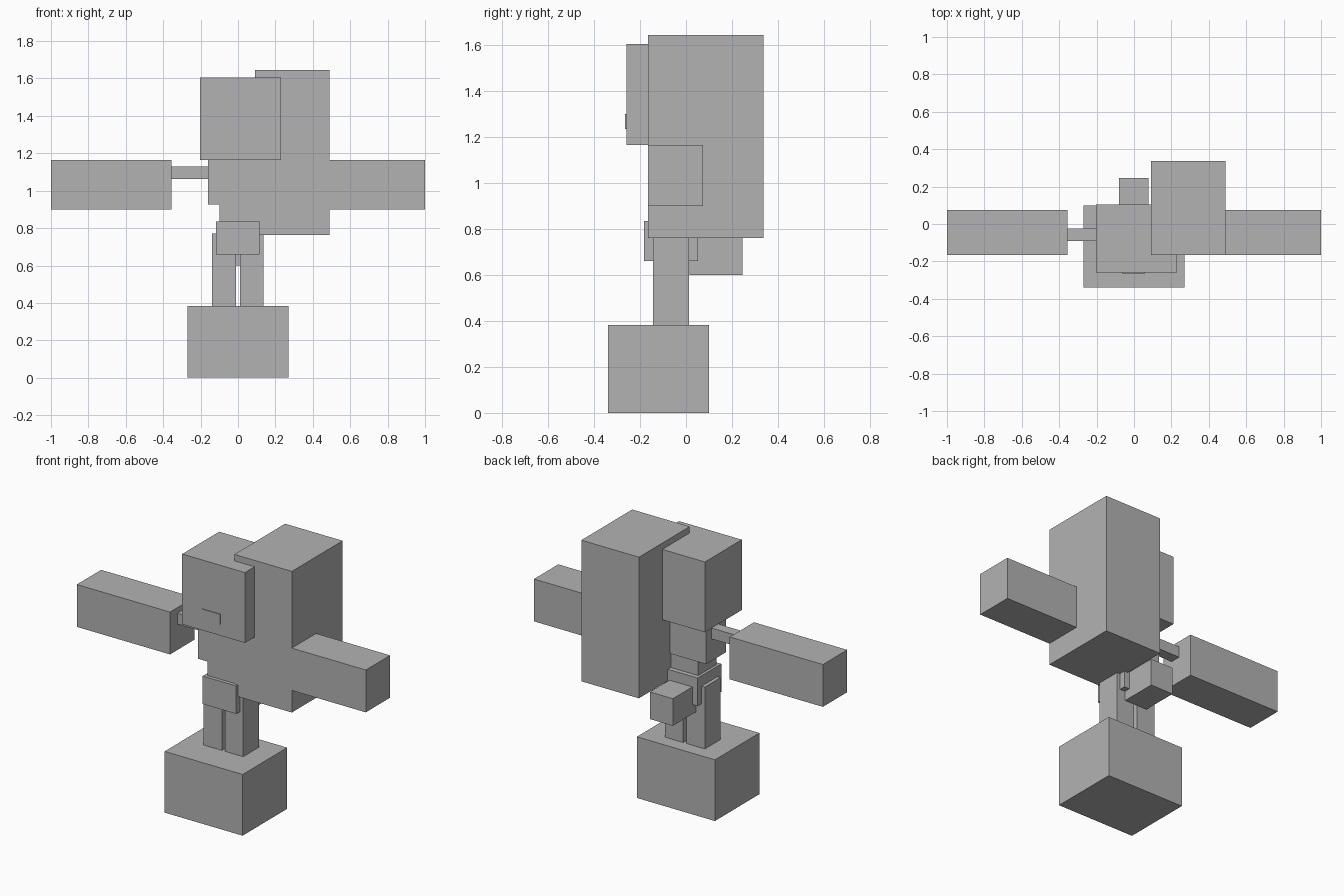
import bpy

grey = bpy.data.materials.new("plain_grey")
grey.diffuse_color = (0.45, 0.45, 0.45, 1)


def box(name, x, y, z):
    """Axis-aligned box from (min, max) ranges."""
    bpy.ops.mesh.primitive_cube_add(size=1)
    ob = bpy.context.object
    ob.name = name
    ranges = (x, y, z)
    ob.location = [(a + b) / 2 for a, b in ranges]
    ob.scale = [b - a for a, b in ranges]
    bpy.ops.object.transform_apply(location=True, scale=True)
    ob.data.materials.append(grey)
    return ob


# Feet block and legs
box("base", (-0.27, 0.27), (-0.34, 0.10), (0, 0.383))
box("left_leg", (-0.14, -0.012), (-0.143, 0.013), (0.38, 0.77))
box("right_leg", (0.01, 0.136), (-0.143, 0.013), (0.38, 0.77))

# Hips and rear block
box("hips", (-0.117, 0.115), (-0.182, 0.052), (0.66, 0.835))
box("rear_block", (-0.08, 0.078), (0.015, 0.245), (0.60, 0.77))

# Torso
box("waist", (-0.10, 0.095), (-0.16, 0.022), (0.82, 0.93))
box("chest", (-0.16, 0.15), (-0.165, 0.03), (0.925, 1.167))

# Large shoulder block
box("shoulder_block", (0.09, 0.488), (-0.165, 0.337), (0.762, 1.645))

# Mirrored arms and the thin joint on one side
for side, name in ((-1, "left_arm"), (1, "right_arm")):
    box(name, tuple(sorted((side * 0.355, side))), (-0.165, 0.075), (0.90, 1.165))
box("arm_joint", (-0.36, -0.15), (-0.092, -0.025), (1.062, 1.13))

# Head with a thin mouth plate
box("head", (-0.204, 0.23), (-0.26, 0.105), (1.165, 1.605))
box("mouth_plate", (-0.065, 0.06), (-0.265, -0.258), (1.235, 1.30))
